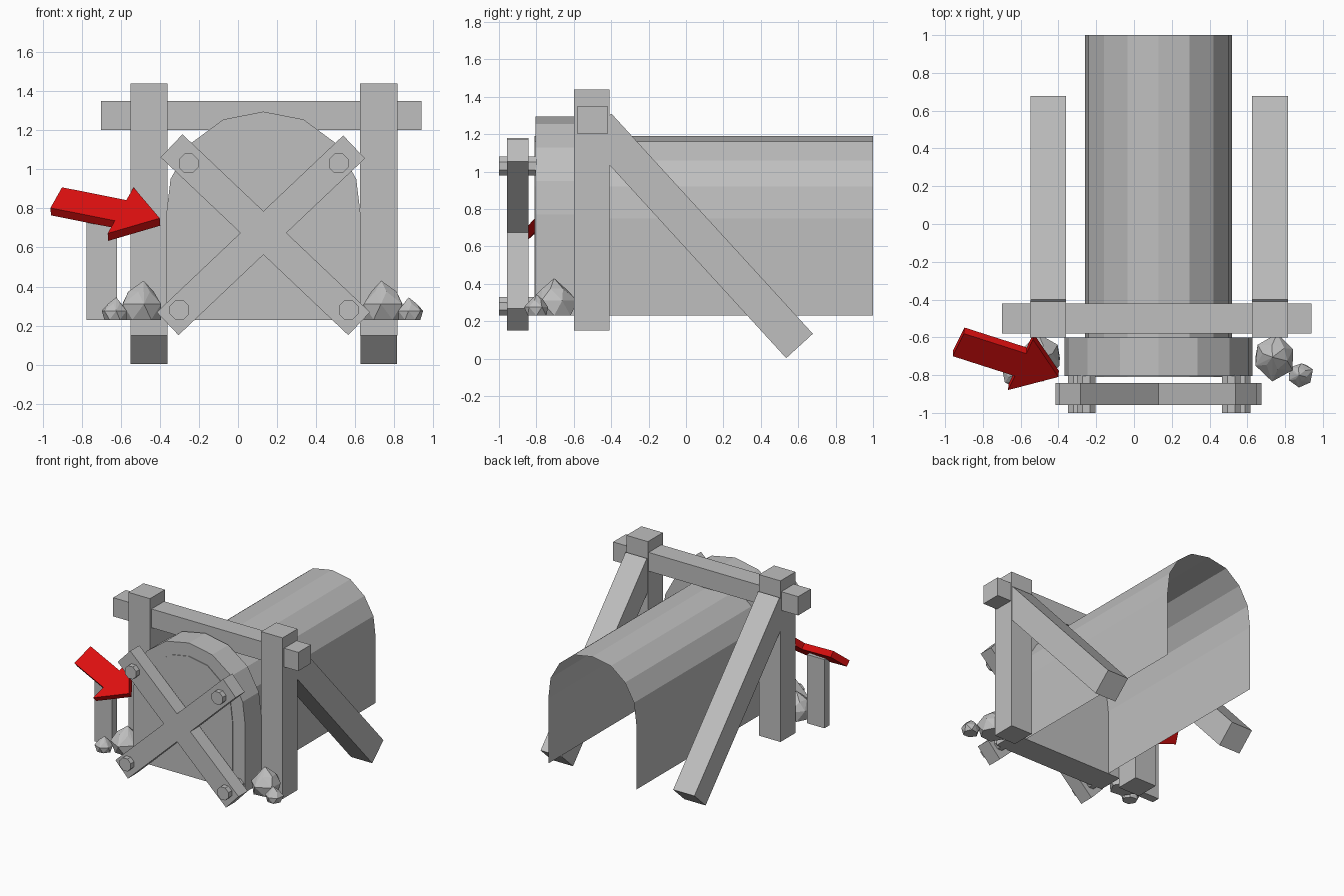
import bpy, bmesh, math, random
from mathutils import Matrix, Vector

cube = bpy.data.objects.get("Cube")
if cube:
    bpy.data.objects.remove(cube, do_unlink=True)


def make_material(name, rgb):
    mat = bpy.data.materials.new(name)
    mat.use_nodes = True
    mat.diffuse_color = (*rgb, 1)
    mat.node_tree.nodes["Principled BSDF"].inputs["Base Color"].default_value = (*rgb, 1)
    return mat


GREY = make_material("plain grey", (0.52, 0.52, 0.52))
RED = make_material("sign red", (0.74, 0.005, 0.005))
MID = 0.13      # centre line of the tunnel
GROUND = 0.23   # tunnel floor level


def finish(name, bm, mat=GREY, matrix=None, solid=True):
    if solid:
        bmesh.ops.recalc_face_normals(bm, faces=bm.faces)
    mesh = bpy.data.meshes.new(name)
    bm.to_mesh(mesh)
    bm.free()
    mesh.materials.append(mat)
    obj = bpy.data.objects.new(name, mesh)
    if matrix:
        obj.matrix_world = matrix
    bpy.context.collection.objects.link(obj)
    return obj


def box(name, low, high):
    low, high = Vector(low), Vector(high)
    bm = bmesh.new()
    bmesh.ops.create_cube(bm, size=1, matrix=Matrix.Translation((low + high) / 2)
                          @ Matrix.Diagonal((*(high - low), 1)))
    return finish(name, bm)


def beam(name, start, end, thick_a, thick_b):
    """Square-ended timber between two points; thick_a lies in its Y axis."""
    start, end = Vector(start), Vector(end)
    axis = end - start
    rot = axis.to_track_quat("Z", "Y").to_matrix().to_4x4()
    bm = bmesh.new()
    bmesh.ops.create_cube(bm, size=1, matrix=Matrix.Diagonal((thick_a, thick_b, axis.length, 1)))
    return finish(name, bm, matrix=Matrix.Translation((start + end) / 2) @ rot)


def extrude_outline(name, points, offset, mat=GREY, matrix=None):
    bm = bmesh.new()
    face = bm.faces.new([bm.verts.new(p) for p in points])
    moved = bmesh.ops.extrude_face_region(bm, geom=[face], use_keep_orig=True)["geom"]
    bmesh.ops.translate(bm, vec=offset, verts=[v for v in moved if isinstance(v, bmesh.types.BMVert)])
    return finish(name, bm, mat, matrix)


def arch(half, y):
    full = [(-x, z) for x, z in half] + [(x, z) for x, z in reversed(half[:-1])]
    return [Vector((MID + x, y, z)) for x, z in full]


# Arch outlines, from the foot up to the crown
inner = [(0.39, GROUND), (0.39, 0.75), (0.37, 0.92), (0.29, 1.06), (0.165, 1.16), (0, 1.19)]
outer = [(0.497, GROUND), (0.497, 0.77), (0.475, 0.95), (0.375, 1.13), (0.205, 1.255), (0, 1.295)]

# Tunnel shell, open below and behind
bm = bmesh.new()
front = [bm.verts.new(p) for p in arch(inner, -0.6)]
back = [bm.verts.new(p) for p in arch(inner, 1.0)]
for i in range(len(front) - 1):
    bm.faces.new((front[i], front[i + 1], back[i + 1], back[i]))
finish("tunnel_shell", bm, solid=False)

# Entrance frame and the panel that closes it
extrude_outline("entrance_frame", arch(outer, -0.805), (0, 0.205, 0))
extrude_outline("entrance_panel", arch(inner, -0.81), (0, 0.006, 0))

# Posts with slanted braces
for side, x in (("right", -0.455), ("left", 0.72)):
    box(side + "_post", (x - 0.095, -0.6, 0.15), (x + 0.095, -0.41, 1.44))
    beam(side + "_brace", (x, -0.47, 1.245), (x, 0.607, 0.068), 0.188, 0.193)
box("crossbeam", (-0.70, -0.58, 1.2), (0.94, -0.42, 1.35))

# Crossed planks over the entrance
PLANK_Y = -0.9
for name, a, b in (("falling_plank", (-0.34, 1.12), (0.62, 0.21)),
                   ("rising_plank", (-0.36, 0.21), (0.594, 1.114))):
    run = Vector((b[0] - a[0], 0, b[1] - a[1]))
    along = run.normalized()
    across = Vector((-along.z, 0, along.x)) * 0.081
    start = Vector((a[0], PLANK_Y - 0.058, a[1]))
    outline = [start - across, start + run - across, start + run + across, start + across]
    extrude_outline(name, outline, (0, 0.116, 0))

# Bolts through the planks
for name, x, z in (("upper_right_bolt", -0.253, 1.03), ("upper_left_bolt", 0.515, 1.03),
                   ("lower_right_bolt", -0.30, 0.28), ("lower_left_bolt", 0.566, 0.28)):
    bm = bmesh.new()
    bmesh.ops.create_cone(bm, cap_ends=True, segments=8, radius1=0.054, radius2=0.054, depth=0.2)
    finish(name, bm, matrix=Matrix.Translation((x, -0.9, z))
           @ Matrix.Rotation(math.pi / 2, 4, "X") @ Matrix.Rotation(math.pi / 8, 4, "Z"))

# Sign post and tilted arrow
box("sign_post", (-0.775, -0.71, GROUND), (-0.62, -0.645, 0.78))
u = Vector((0.936, -0.30, -0.186)).normalized()
n = Vector((-0.05, -0.645, 0.76))
v = n.cross(u).normalized()
n = u.cross(v)
tilt = Matrix((u, v, n)).transposed().to_4x4()
half_arrow = [(0, 0.085), (0.352, 0.085), (0.352, 0.19), (0.566, 0)]
arrow = half_arrow + [(a, -b) for a, b in reversed(half_arrow[:-1])]
extrude_outline("sign_arrow", [(a, b, 0) for a, b in arrow], (0, 0, -0.05), RED,
                Matrix.Translation((-0.93, -0.64, 0.855)) @ tilt)


# Faceted rocks beside the posts, mirrored across the tunnel
def rock(name, x, y, radius, height, seed, flip):
    rng = random.Random(seed)
    bm = bmesh.new()
    for level, width in ((0, 0.85), (0.4, 1.0), (0.72, 0.55)):
        for i in range(6):
            angle = math.tau * (i + level) / 6
            r = radius * width * rng.uniform(0.88, 1.08)
            bm.verts.new((x + r * math.cos(angle), y + r * math.sin(angle), GROUND + level * height))
    bm.verts.new((x - radius * 0.1, y, GROUND + height))
    hull = bmesh.ops.convex_hull(bm, input=bm.verts)
    spare = {g for g in hull["geom_interior"] + hull["geom_unused"] if isinstance(g, bmesh.types.BMVert)}
    bmesh.ops.delete(bm, geom=list(spare), context="VERTS")
    if flip:
        for vert in bm.verts:
            vert.co.x = 2 * MID - 0.01 - vert.co.x
    finish(name, bm)


for side, flip in (("left", False), ("right", True)):
    rock(side + "_large_rock", 0.745, -0.705, 0.12, 0.2, 3, flip)
    rock(side + "_small_rock", 0.88, -0.8, 0.068, 0.115, 8, flip)
